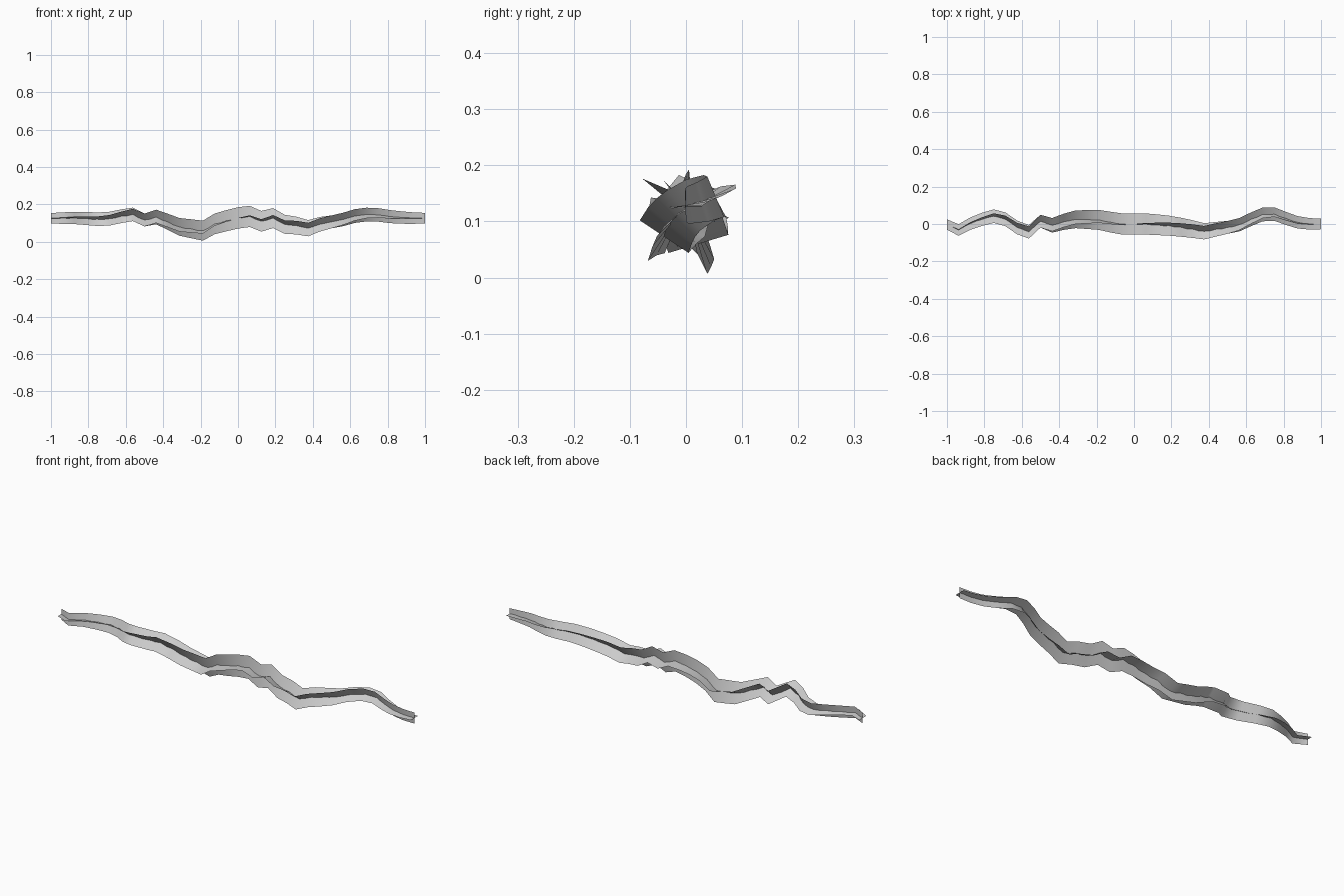
import bpy, math

if "Cube" in bpy.data.objects:
    bpy.data.objects.remove(bpy.data.objects["Cube"])

# jagged centre path, in thousandths, sampled at even x steps from -1 to 1
PATH_Y = [-3, -32, 2, 25, 42, 25, -18, -42, 15, -7, 12, 25, 24, 22, 10, 0, 0,
          0, -4, -9, -17, -27, -39, -28, -18, -4, 25, 51, 53, 30, 9, 1, 0]
PATH_Z = [126, 127, 128, 125, 121, 124, 137, 147, 117, 133, 107, 80, 70, 60, 96, 113, 128,
          136, 110, 127, 94, 87, 73, 94, 107, 120, 138, 146, 144, 135, 130, 127, 127]
STEPS = len(PATH_Y) - 1


def ribbon(name, start_angle):
    """Flat strip along the path, twisting a half turn and widest at the middle."""
    verts, faces = [], []
    for i in range(STEPS + 1):
        x = -1 + 2 * i / STEPS
        angle = start_angle - math.pi / 2 * (x + 1)
        half = 0.028 + 0.029 * math.cos(math.pi * x / 2)
        for side in (-1, 1):
            verts.append((x,
                          PATH_Y[i] / 1000 + side * half * math.cos(angle),
                          PATH_Z[i] / 1000 + side * half * math.sin(angle)))
    for i in range(STEPS):
        a = 2 * i
        faces.append((a, a + 2, a + 3, a + 1))
    mesh = bpy.data.meshes.new(name)
    mesh.from_pydata(verts, [], faces)
    mesh.shade_smooth()
    obj = bpy.data.objects.new(name, mesh)
    bpy.context.collection.objects.link(obj)
    return obj


# two crossed ribbons form the bolt
ribbon("bolt_ribbon_flat", 0)
ribbon("bolt_ribbon_upright", math.pi / 2)
